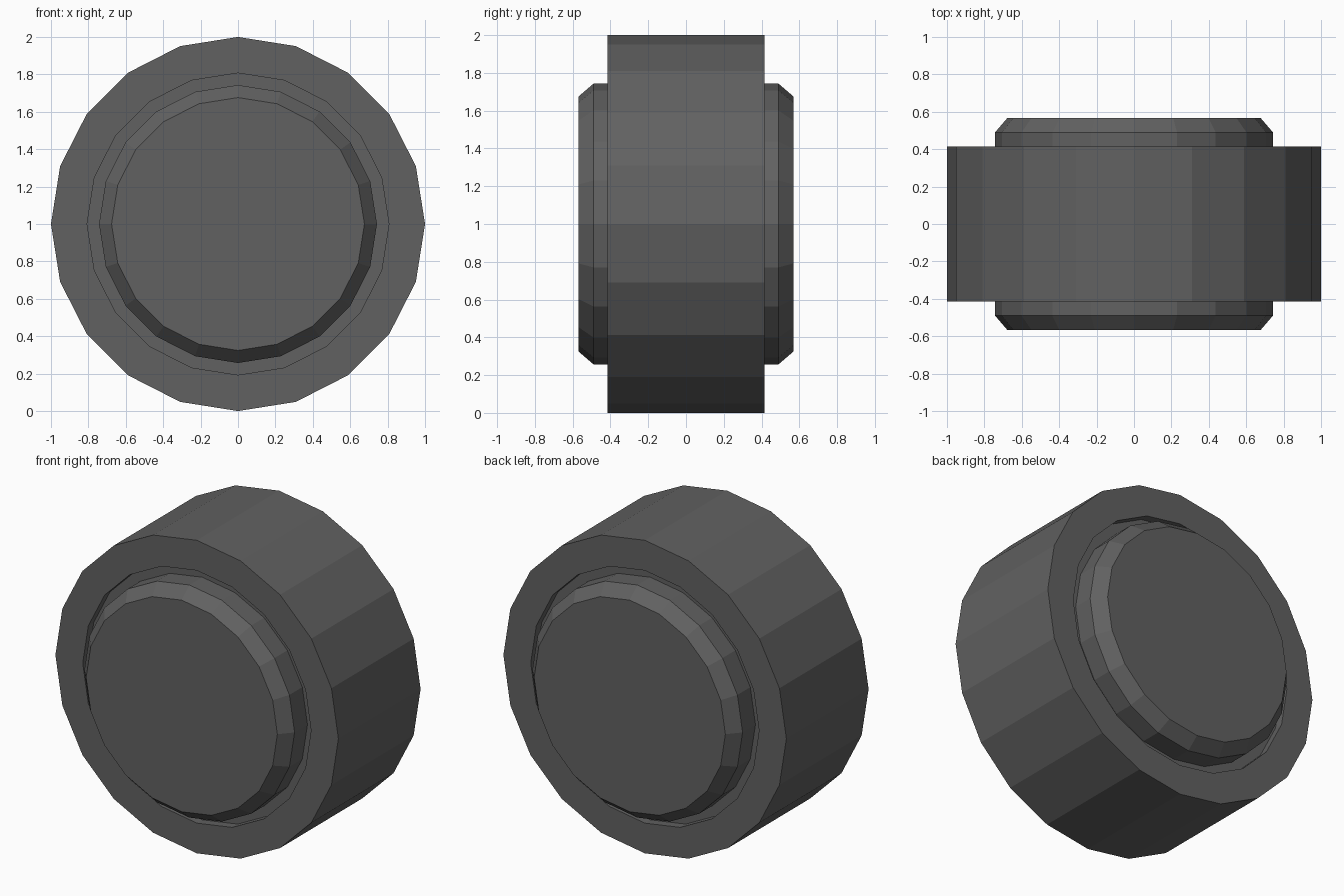
import bpy, bmesh, math

if "Cube" in bpy.data.objects:
    bpy.data.objects.remove(bpy.data.objects["Cube"])

SIDES = 20
grey = bpy.data.materials.new("dark_grey")
grey.diffuse_color = (0.12, 0.12, 0.12, 1)
grey.use_nodes = True
grey.node_tree.nodes["Principled BSDF"].inputs["Base Color"].default_value = grey.diffuse_color


def lathe(name, profile, closed):
    """Spin (radius, y) points round the y axis; cap the ends or close the loop."""
    bm = bmesh.new()
    rings = []
    for r, y in profile:
        angles = [2 * math.pi * i / SIDES for i in range(SIDES)]
        rings.append([bm.verts.new((r * math.cos(a), y, 1 + r * math.sin(a))) for a in angles])
    pairs = list(zip(rings, rings[1:]))
    if closed:
        pairs.append((rings[-1], rings[0]))
    else:
        bm.faces.new(rings[0])
        bm.faces.new(rings[-1])
    for a, b in pairs:
        for i in range(SIDES):
            j = (i + 1) % SIDES
            bm.faces.new((a[i], a[j], b[j], b[i]))
    bmesh.ops.recalc_face_normals(bm, faces=bm.faces)
    mesh = bpy.data.meshes.new(name)
    bm.to_mesh(mesh)
    bm.free()
    mesh.materials.append(grey)
    obj = bpy.data.objects.new(name, mesh)
    bpy.context.collection.objects.link(obj)


def mirrored(half):
    return half + [(r, -y) for r, y in reversed(half)]


# Tyre: broad tread with a shallow recess on each side around the hub
lathe("tyre", mirrored([(0.70, -0.36), (0.807, -0.36), (0.807, -0.415), (1.0, -0.415)]), True)

# Hub: bevelled drum standing out on both sides
lathe("hub", mirrored([(0.676, -0.568), (0.743, -0.49)]), False)
